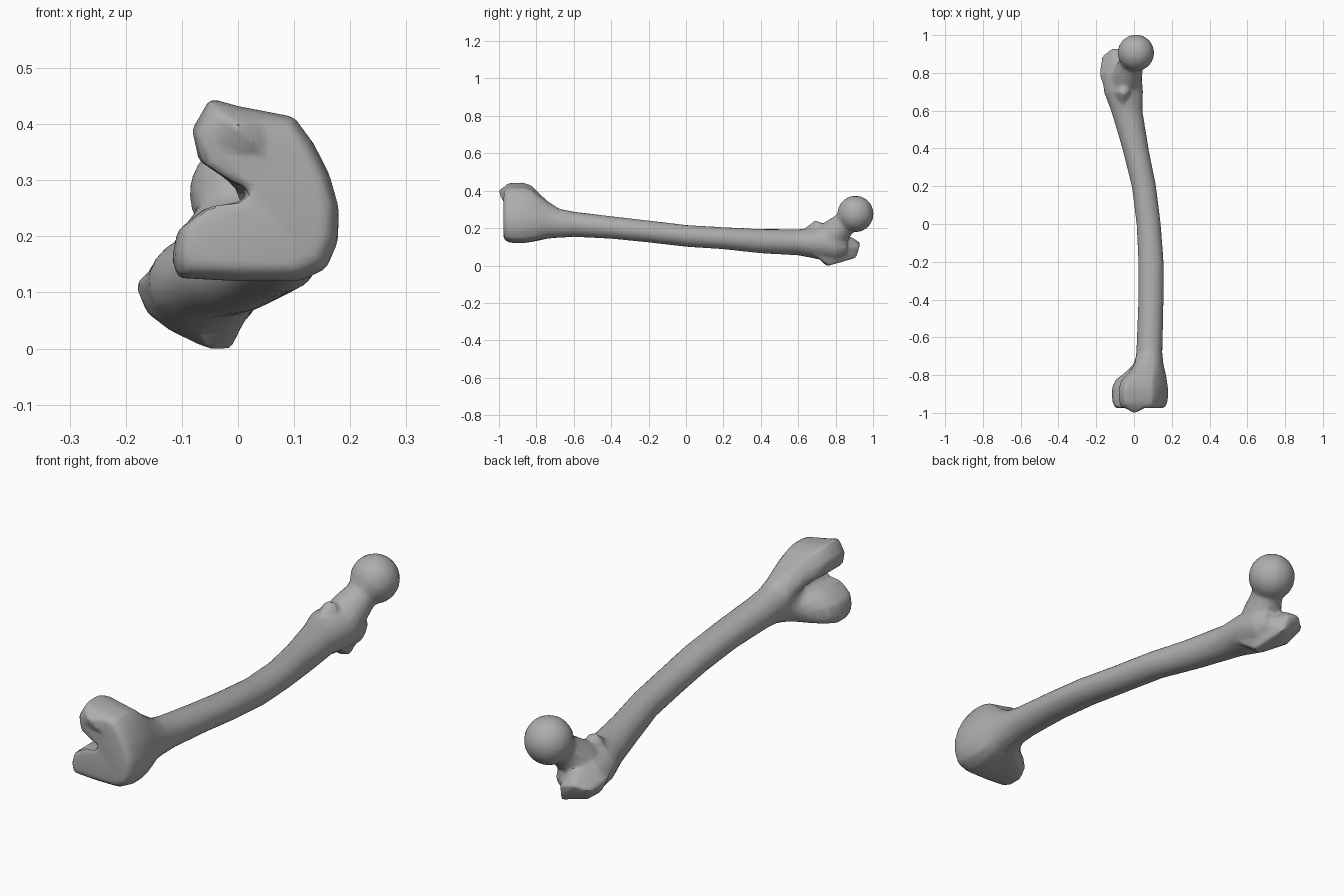
import bpy, bmesh, math
from mathutils import Vector

cube = bpy.data.objects.get("Cube")
if cube:
    bpy.data.objects.remove(cube)

bone_grey = bpy.data.materials.new("bone_grey")
bone_grey.use_nodes = True
colour = (0.42, 0.42, 0.42, 1)
bone_grey.diffuse_color = colour
bone_grey.node_tree.nodes["Principled BSDF"].inputs["Base Color"].default_value = colour

bm = bmesh.new()


def loft(rings):
    """Closed skin over rings with equal point counts."""
    loops = [[bm.verts.new(p) for p in ring] for ring in rings]
    n = len(loops[0])
    for a, b in zip(loops, loops[1:]):
        for i in range(n):
            j = (i + 1) % n
            bm.faces.new((a[i], a[j], b[j], b[i]))
    for end in (loops[0], loops[-1]):
        caps = [bm.faces.new(end)]
        bmesh.ops.triangulate(bm, faces=caps)


def hull(points):
    """Faceted lump wrapped around a few points."""
    verts = [bm.verts.new(p) for p in points]
    bmesh.ops.convex_hull(bm, input=verts)


def tube(stations, sides=14):
    """Round tube through (centre, radius) stations."""
    path = [Vector(c) for c, r in stations]
    axis = (path[-1] - path[0]).normalized()
    u = axis.orthogonal().normalized()
    v = axis.cross(u)
    loft([[c + (u * math.cos(k * math.tau / sides) + v * math.sin(k * math.tau / sides)) * r
           for k in range(sides)] for c, (_, r) in zip(path, stations)])


# Knee end outline: a C shape, two condyles with a notch open to -x
knee = [(.18, .25), (.163, .31), (.135, .365), (.10, .413), (.0, .432), (-.05, .446),
        (-.082, .39), (-.07, .335), (-.025, .305), (.025, .28), (-.0, .26), (-.06, .25),
        (-.108, .21), (-.118, .16), (-.107, .126), (0, .12), (.11, .12), (.157, .142), (.178, .19)]
count = len(knee)


def oval(x0, x1, z0, z1):
    cx, cz, rx, rz = (x0 + x1) / 2, (z0 + z1) / 2, (x1 - x0) / 2, (z1 - z0) / 2
    turns = [k * math.tau / count for k in range(count)]
    return [(cx + rx * math.cos(t), cz + rz * math.sin(t)) for t in turns]


# Shaft sections: y, then x and z limits
shaft = [(-.68, .012, .15, .148, .305), (-.6, .015, .152, .153, .288),
         (-.4, .023, .157, .143, .264), (-.2, .023, .157, .123, .241),
         (0, .013, .142, .1, .217), (.2, -.012, .117, .087, .205),
         (.4, -.062, .077, .065, .196), (.6, -.122, .045, .054, .194),
         (.7, -.16, .048, .035, .205), (.8, -.165, .04, .02, .195), (.86, -.13, .01, .05, .15)]
neckdown = oval(0, .15, .148, .32)

# Knee rings: y, blend towards the C outline, scale about the middle
rings = []
for y, blend, scale in ((-.975, 1, .86), (-.955, 1, .96), (-.92, 1, 1), (-.87, 1, 1),
                        (-.825, .9, .98), (-.785, .55, 1), (-.74, .2, 1)):
    ring = []
    for (kx, kz), (ox, oz) in zip(knee, neckdown):
        x, z = ox + (kx - ox) * blend, oz + (kz - oz) * blend
        ring.append((.03 + (x - .03) * scale, y, .28 + (z - .28) * scale))
    rings.append(ring)
for y, *limits in shaft:
    rings.append([(x, y, z) for x, z in oval(*limits)])
loft(rings)

# Rounded nose of the upper condyle
hull([(-.04, -.975, .42), (.0, -1.004, .4), (.05, -.97, .41), (.03, -.99, .36),
      (-.05, -.97, .36), (.07, -.96, .33), (.0, -.9, .39)])

# Neck and ball head
tube([((-.05, .74, .12), .085), ((-.035, .79, .17), .08),
      ((-.015, .845, .22), .066), ((.005, .9, .275), .07)])
ball = bmesh.ops.create_uvsphere(bm, u_segments=16, v_segments=10, radius=.098)
bmesh.ops.translate(bm, verts=ball["verts"], vec=(.01, .906, .276))

# Large outer lump below the neck
hull([(-.05, .75, -.003), (-.01, .77, 0), (-.12, .83, .03), (-.163, .8, .063),
      (-.184, .79, .115), (-.17, .89, .1), (-.12, .93, .125), (-.06, .93, .105),
      (-.05, .91, .04), (-.13, .64, .14), (.02, .68, .06), (-.1, .78, .19),
      (.03, .72, .15), (0, .84, .1), (-.08, .89, .15)])

# Small inner lump
hull([(-.06, .69, .245), (-.085, .7, .23), (-.03, .7, .235), (-.06, .62, .19),
      (-.12, .69, .17), (0, .69, .17), (-.05, .78, .2)])

bmesh.ops.recalc_face_normals(bm, faces=bm.faces)
mesh = bpy.data.meshes.new("thigh_bone")
bm.to_mesh(mesh)
bm.free()
bone = bpy.data.objects.new("thigh_bone", mesh)
bpy.context.collection.objects.link(bone)
bpy.context.view_layer.objects.active = bone
bone.select_set(True)

# Fuse the parts into one skin, soften the joins, keep broad facets
fuse = bone.modifiers.new("fuse", "REMESH")
fuse.mode = "VOXEL"
fuse.voxel_size = .008
soften = bone.modifiers.new("soften", "SMOOTH")
soften.factor = .5
soften.iterations = 8
facets = bone.modifiers.new("facets", "DECIMATE")
facets.ratio = .08
for name in ("fuse", "soften", "facets"):
    bpy.ops.object.modifier_apply(modifier=name)

bone.data.materials.clear()
bone.data.materials.append(bone_grey)
bpy.ops.object.shade_smooth_by_angle(angle=math.radians(35))
